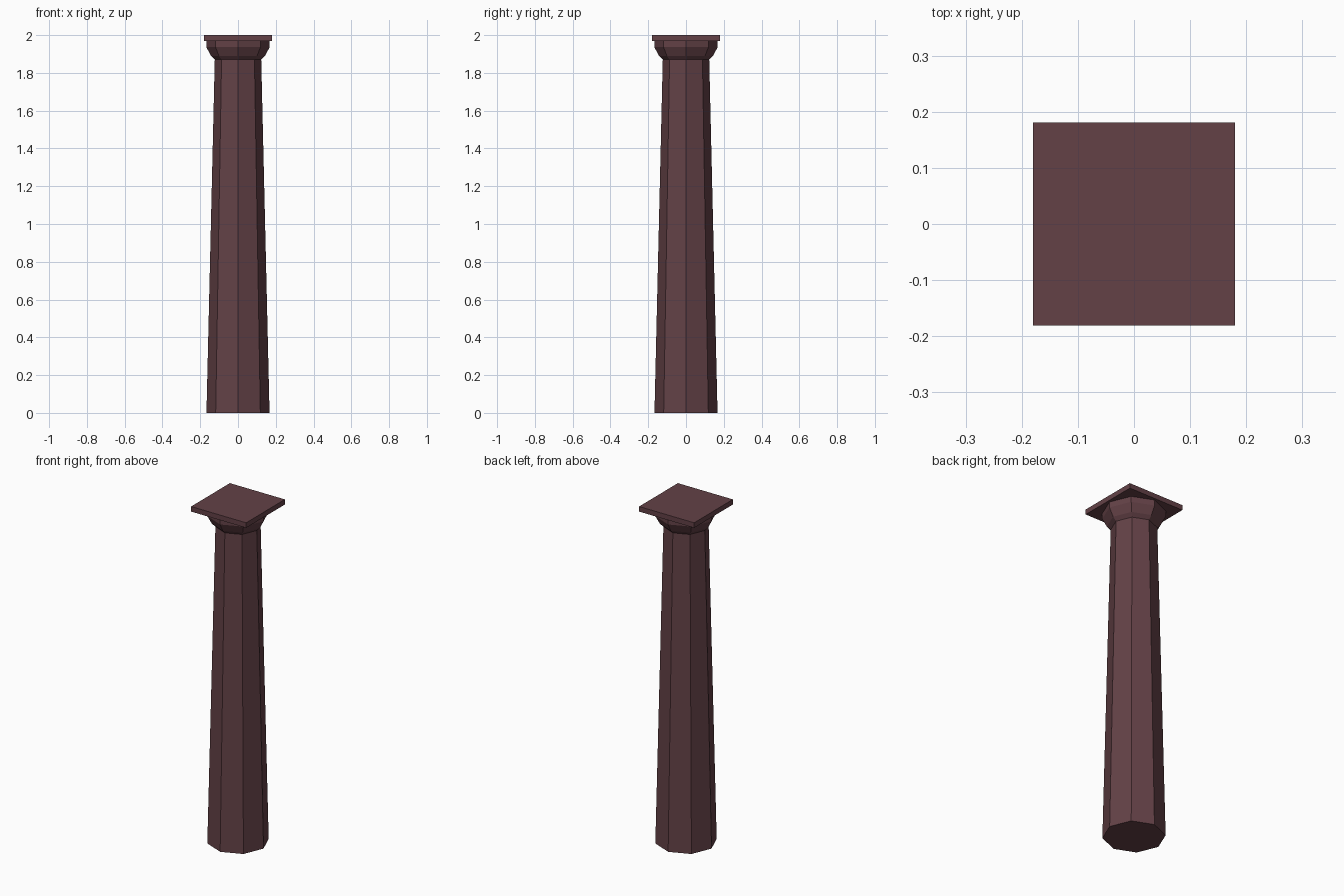
import bpy
import bmesh
import math

default = bpy.data.objects.get("Cube")
if default:
    bpy.data.objects.remove(default, do_unlink=True)

SIDES = 8

stone = bpy.data.materials.new("dark_red_stone")
stone.use_nodes = True
colour = (0.125, 0.053, 0.062, 1)
stone.diffuse_color = colour
stone.node_tree.nodes["Principled BSDF"].inputs["Base Color"].default_value = colour


def add_object(name, bm):
    bmesh.ops.recalc_face_normals(bm, faces=bm.faces)
    mesh = bpy.data.meshes.new(name)
    bm.to_mesh(mesh)
    bm.free()
    mesh.materials.append(stone)
    obj = bpy.data.objects.new(name, mesh)
    bpy.context.collection.objects.link(obj)
    return obj


def lathe(name, profile):
    """Flat-sided solid from (radius, height) pairs, with corners on the axes."""
    bm = bmesh.new()
    rings = []
    for r, z in profile:
        angles = [math.tau * i / SIDES for i in range(SIDES)]
        rings.append([bm.verts.new((r * math.cos(a), r * math.sin(a), z)) for a in angles])
    for low, high in zip(rings, rings[1:]):
        for i in range(SIDES):
            j = (i + 1) % SIDES
            bm.faces.new((low[i], low[j], high[j], high[i]))
    bm.faces.new(rings[0][::-1])
    bm.faces.new(rings[-1])
    return add_object(name, bm)


# Tapered shaft
lathe("column_shaft", [(0.167, 0), (0.123, 1.87)])

# Flared cushion of the capital
lathe("capital_cushion", [(0.123, 1.87), (0.143, 1.89), (0.168, 1.937), (0.168, 1.972)])

# Square slab on top
bm = bmesh.new()
bmesh.ops.create_cube(bm, size=1)
bmesh.ops.scale(bm, vec=(0.36, 0.362, 0.03), verts=bm.verts)
bmesh.ops.translate(bm, vec=(0, 0, 1.985), verts=bm.verts)
add_object("capital_slab", bm)
